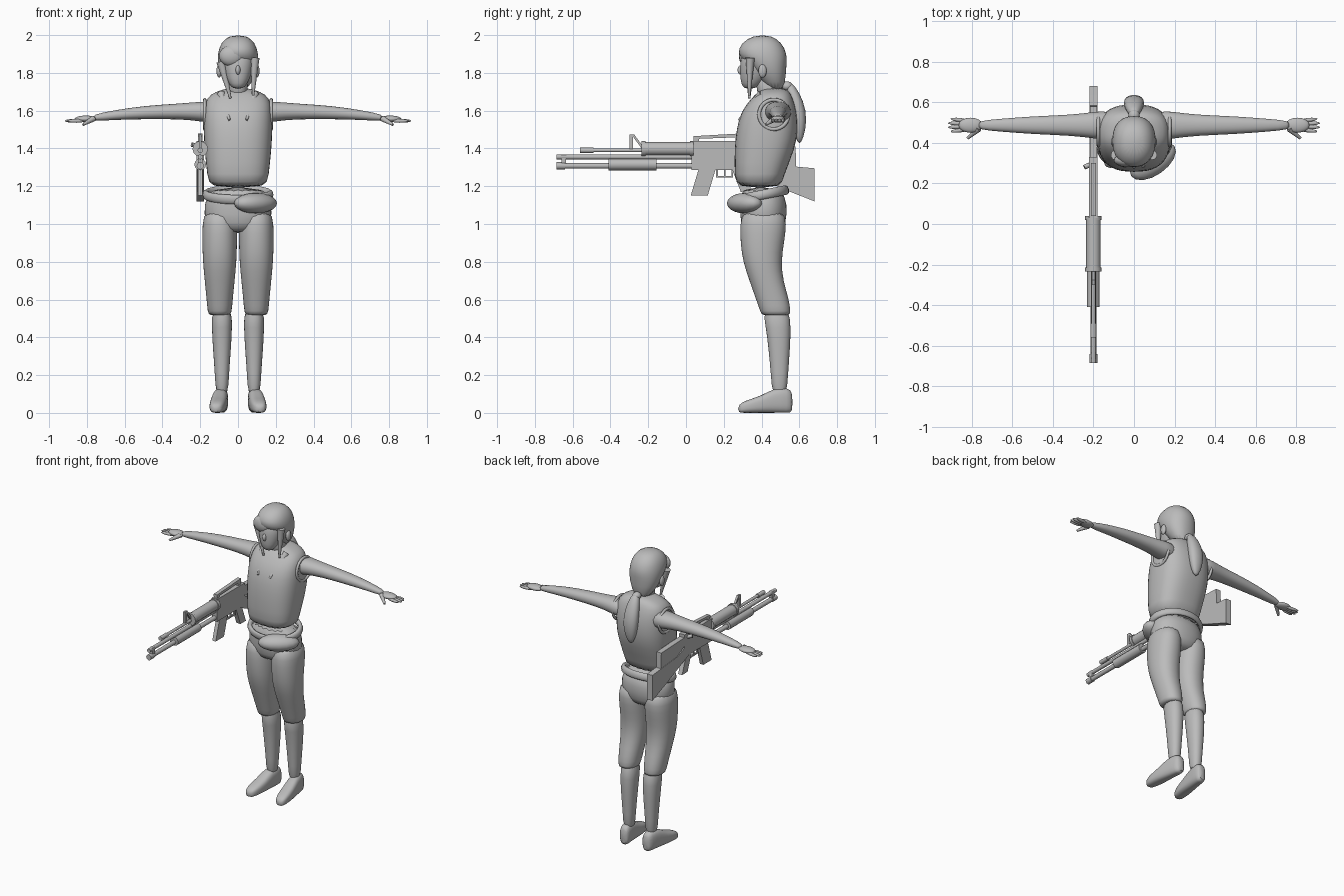
import bpy, bmesh, math
from mathutils import Matrix, Vector

cube = bpy.data.objects.get("Cube")
if cube:
    bpy.data.objects.remove(cube, do_unlink=True)

COLOUR = (0.5, 0.5, 0.5, 1)
grey = bpy.data.materials.new("plain grey")
grey.use_nodes = True
grey.diffuse_color = COLOUR
grey.node_tree.nodes["Principled BSDF"].inputs["Base Color"].default_value = COLOUR


def shade(obj, degrees):
    obj.data.materials.append(grey)
    bpy.ops.object.select_all(action="DESELECT")
    obj.select_set(True)
    bpy.context.view_layer.objects.active = obj
    bpy.ops.object.shade_smooth_by_angle(angle=math.radians(degrees))


def finish(name, bm, degrees=40, rounded=False):
    bmesh.ops.recalc_face_normals(bm, faces=bm.faces)
    mesh = bpy.data.meshes.new(name)
    bm.to_mesh(mesh)
    bm.free()
    obj = bpy.data.objects.new(name, mesh)
    bpy.context.collection.objects.link(obj)
    shade(obj, degrees)
    if rounded:
        modifier = obj.modifiers.new("round", "SUBSURF")
        modifier.levels = modifier.render_levels = 1


def loft(name, rings, axis, side=1, power=2.2, sides=20):
    """Skin a row of rounded cross-sections, each a centre and a half size."""
    bm = bmesh.new()
    across, along = [i for i in range(3) if i != axis]
    loops = []
    for centre, half in rings:
        loop = []
        for step in range(sides):
            turn = math.tau * (step + 0.5) / sides
            point = Vector(centre)
            for i, wave in ((across, math.cos(turn)), (along, math.sin(turn))):
                point[i] += half[i] * math.copysign(abs(wave) ** (2 / power), wave)
            point.x *= side
            loop.append(bm.verts.new(point))
        loops.append(loop)
    for low, high in zip(loops, loops[1:]):
        for i in range(sides):
            bm.faces.new((low[i - 1], low[i], high[i], high[i - 1]))
    bm.faces.new(loops[0])
    bm.faces.new(loops[-1])
    finish(name, bm, 80, rounded=True)


def upright(name, profile, x=0, side=1, power=2.2):
    """Profile rows: height, front, back, half width."""
    rings = [((x, (front + back) / 2, z), (width, (back - front) / 2, 0))
             for z, front, back, width in profile]
    loft(name, rings, 2, side, power)


def ball(name, place, size, turn=0.0):
    bm = bmesh.new()
    matrix = (Matrix.Translation(place) @ Matrix.Rotation(turn, 4, "Z")
              @ Matrix.Diagonal((*size, 1)))
    bmesh.ops.create_uvsphere(bm, u_segments=16, v_segments=10, radius=1, matrix=matrix)
    finish(name, bm, 80)


def rod(name, start, end, radius, tip=None):
    start, end = Vector(start), Vector(end)
    line = end - start
    matrix = Matrix.Translation((start + end) / 2) @ line.to_track_quat("Z", "Y").to_matrix().to_4x4()
    bm = bmesh.new()
    bmesh.ops.create_cone(bm, cap_ends=True, segments=12, radius1=radius,
                          radius2=radius if tip is None else tip,
                          depth=line.length, matrix=matrix)
    finish(name, bm)


def hoop(name, place, radius, thickness, scale, turn):
    bpy.ops.mesh.primitive_torus_add(major_radius=radius, minor_radius=thickness,
                                     major_segments=32, minor_segments=8,
                                     location=place, rotation=turn)
    obj = bpy.context.object
    obj.name = name
    obj.scale = scale
    shade(obj, 60)


def prism(name, outline, width):
    """Side outline given thickness about the plane of the guns."""
    bm = bmesh.new()
    face = bm.faces.new([bm.verts.new((GUN_X - width / 2, y, z)) for y, z in outline])
    new = bmesh.ops.extrude_face_region(bm, geom=[face])["geom"]
    bmesh.ops.translate(bm, vec=(width, 0, 0),
                        verts=[v for v in new if isinstance(v, bmesh.types.BMVert)])
    finish(name, bm, 30)


def block(name, back, front, bottom, top, width, slant=0.0):
    """Box along the gun; slant moves its lower edge backwards."""
    prism(name, [(back + slant, bottom), (front + slant, bottom), (front, top), (back, top)], width)


def pipe(name, start, end, z, radius):
    rod(name, (GUN_X, start, z), (GUN_X, end, z), radius)


# Torso, hips and neck
upright("vest", [(1.19, .27, .51, .155), (1.25, .255, .515, .163), (1.4, .255, .58, .18),
                 (1.5, .265, .595, .184), (1.6, .29, .59, .182), (1.67, .35, .565, .17),
                 (1.7, .38, .55, .12), (1.72, .42, .52, .06)], power=2.6)
upright("hips", [(.95, .32, .5, .1), (1, .285, .53, .18), (1.1, .285, .54, .183),
                 (1.2, .28, .51, .155)])
upright("neck", [(1.65, .38, .52, .06), (1.72, .375, .49, .05), (1.8, .36, .48, .05)])

# Belt and waist bag
hoop("belt", (0, .405, 1.155), .17, .018, (1, .76, 1.4), (.2, 0, 0))
ball("waist_bag", (.093, .31, 1.11), (.13, .07, .054), math.radians(35))

# Head, hair and ponytail
upright("face", [(1.715, .31, .36, .025), (1.74, .29, .4, .05), (1.8, .285, .45, .076),
                 (1.87, .285, .47, .086), (1.93, .31, .48, .08)])
ball("nose", (0, .29, 1.815), (.013, .017, .025))
upright("hair", [(1.7, .44, .52, .05), (1.8, .36, .53, .1), (1.86, .31, .535, .108),
                 (1.9, .268, .535, .109), (1.96, .29, .51, .093), (2, .36, .45, .045)])
ball("hair_fringe", (-.035, .315, 1.89), (.065, .035, .055))
rod("right_hair_lock", (-.09, .34, 1.86), (-.04, .335, 1.665), .025, .006)
rod("left_hair_lock", (.09, .34, 1.88), (.08, .335, 1.68), .024, .006)
ball("hair_tie", (0, .535, 1.73), (.028, .03, .025))
upright("ponytail", [(1.425, .59, .61, .012), (1.5, .57, .635, .045), (1.6, .56, .64, .054),
                     (1.7, .535, .6, .04), (1.75, .52, .56, .016)])

# Paired parts; side is positive for the model's left
ARM_Y = .487
for side, word in ((1, "left"), (-1, "right")):
    ball(word + "_ear", (side * .1, .405, 1.81), (.014, .022, .035))
    rod(word + "_collar", (side * .09, .4, 1.69), (side * .045, .28, 1.55), .022, .006)
    hoop(word + "_armhole", (side * .176, .465, 1.58), .078, .01, (1, 1, .9), (0, math.pi / 2, 0))

    # Arm droops gently along its length
    rings = [((x, ARM_Y, 1.597 - .16 * (x - .3) ** 2), (0, radius * 1.25, radius))
             for x, radius in ((.1, .064), (.2, .053), (.3, .042), (.5, .036), (.65, .026), (.78, .018))]
    loft(word + "_arm", rings, 0, side, sides=16)

    # Hand with four fingers and a thumb
    ball(word + "_palm", (side * .805, ARM_Y, 1.556), (.06, .037, .018))
    for finger in range(4):
        spread = finger - 1.5
        ball(f"{word}_finger_{finger + 1}",
             (side * (.87 - .006 * spread ** 2), ARM_Y + .017 * spread, 1.546),
             (.048, .01, .01), side * spread * .08)
    rod(word + "_thumb", (side * .765, .47, 1.558), (side * .82, .423, 1.526), .016, .007)

    # Trousers end just under the knee
    upright(word + "_trouser_leg", [(.515, .4, .55, .056), (.53, .395, .555, .064),
                                    (.6, .37, .547, .07), (.7, .335, .515, .08),
                                    (.8, .3, .505, .09), (.9, .287, .52, .093),
                                    (1, .284, .535, .093), (1.08, .3, .52, .08)], .097, side)
    upright(word + "_lower_leg", [(.09, .455, .535, .034), (.2, .45, .54, .037),
                                  (.35, .435, .552, .049), (.45, .423, .555, .054),
                                  (.56, .4, .55, .055)], .085, side)

    # Shoe toes turn a little outwards
    rings = [((.085 + .11 * (.56 - y), y, top / 2), (half, 0, top / 2))
             for y, top, half in ((.275, .04, .022), (.31, .065, .042), (.4, .09, .045),
                                  (.46, .13, .041), (.54, .135, .038), (.565, .11, .026))]
    loft(word + "_shoe", rings, 1, side, power=2.8)

# Upper rifle
GUN_X = -.2
pipe("rifle_barrel", -.56, -.2, 1.39, .01)
pipe("rifle_muzzle", -.56, -.49, 1.39, .014)
pipe("rifle_handguard", -.23, .04, 1.398, .036)
for start in (-.235, .02):
    pipe("handguard_ring", start, start + .02, 1.398, .041)
block("front_sight_post", -.3, -.28, 1.39, 1.475, .014)
block("front_sight_brace", -.29, -.275, 1.4, 1.475, .014, .055)
block("rifle_receiver", .03, .33, 1.34, 1.44, .042)
block("rifle_lower_receiver", .07, .32, 1.285, 1.34, .036)
prism("carry_handle", [(.04, 1.45), (.04, 1.465), (.3, 1.48), (.3, 1.46)], .026)
for start in (.04, .27):
    block("handle_foot", start, start + .03, 1.43, 1.465, .024)
rod("charging_handle", (GUN_X, .3, 1.41), (-.245, .28, 1.42), .012)
block("magazine", .07, .16, 1.15, 1.3, .026, -.045)
block("pistol_grip", .24, .3, 1.17, 1.3, .03, .05)
block("trigger_guard", .16, .25, 1.245, 1.255, .012)
for start in (.16, .2, .24):
    block("trigger_bar", start, start + .01, 1.25, 1.29, .01)
prism("rifle_stock", [(.33, 1.42), (.58, 1.41), (.585, 1.25), (.54, 1.25), (.33, 1.36)], .036)

# Lower long gun
pipe("long_barrel", -.685, .05, 1.355, .013)
pipe("long_feed_tube", -.67, .05, 1.308, .015)
pipe("tube_cap", -.685, -.64, 1.308, .019)
block("barrel_clamp", -.66, -.635, 1.3, 1.365, .022)
pipe("pump_grip", -.41, -.155, 1.315, .031)
block("long_receiver", .03, .3, 1.285, 1.375, .036)
prism("long_stock", [(.28, 1.37), (.4, 1.32), (.68, 1.295), (.68, 1.12), (.54, 1.175),
                     (.28, 1.285)], .04)
